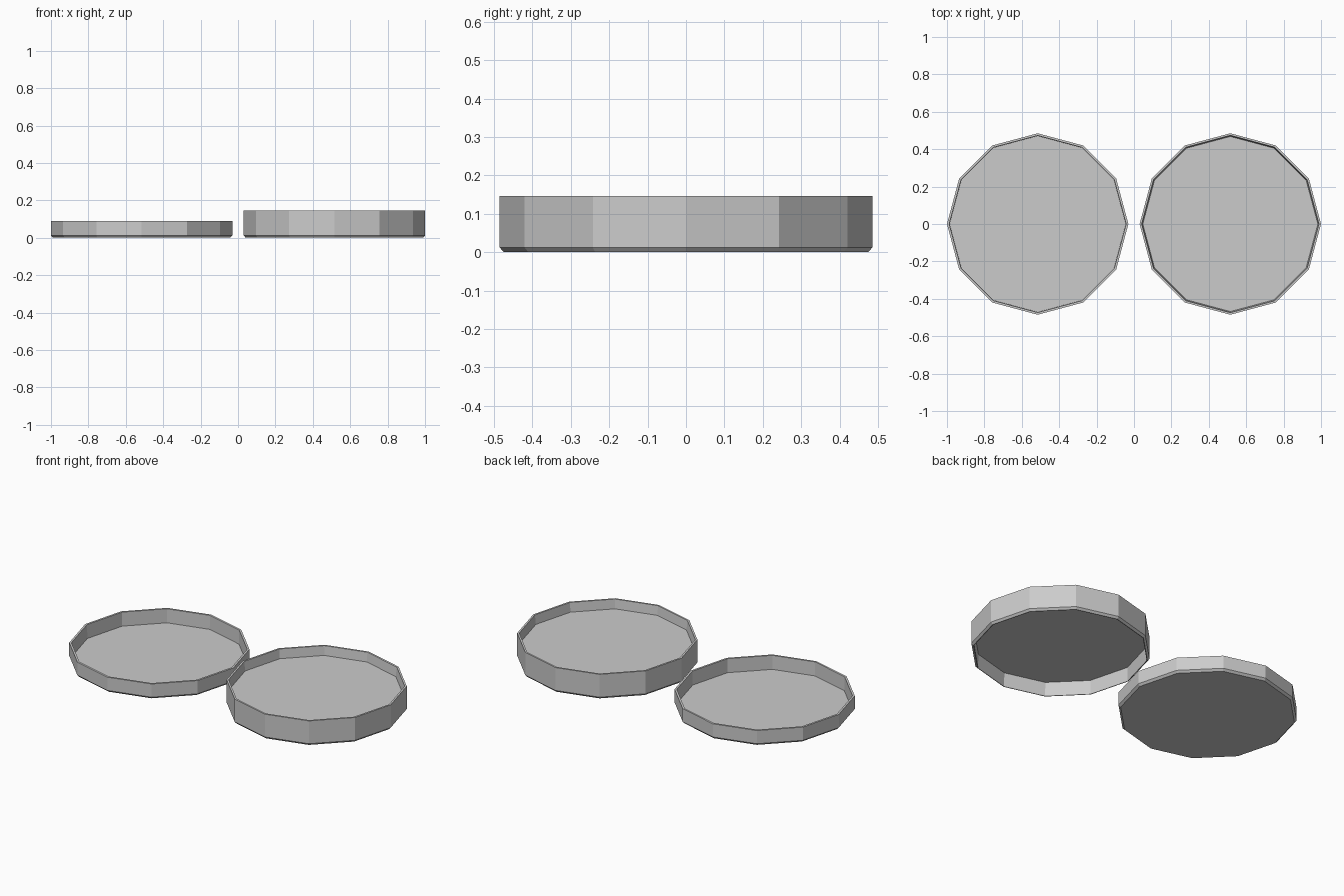
import bpy, bmesh, math

if "Cube" in bpy.data.objects:
    bpy.data.objects.remove(bpy.data.objects["Cube"])

SIDES = 12


def lathe(name, profile, x):
    """Spin a (radius, z) profile round a 12-sided axis; both ends get capped with a flat disc."""
    bm = bmesh.new()
    rings = []
    for r, z in profile:
        rings.append([bm.verts.new((r * math.cos(2 * math.pi * i / SIDES),
                                    r * math.sin(2 * math.pi * i / SIDES), z))
                      for i in range(SIDES)])
    for a, b in zip(rings, rings[1:]):
        for i in range(SIDES):
            j = (i + 1) % SIDES
            bm.faces.new((a[i], a[j], b[j], b[i]))
    bm.faces.new(list(reversed(rings[0])))
    bm.faces.new(rings[-1])
    bmesh.ops.recalc_face_normals(bm, faces=bm.faces)
    mesh = bpy.data.meshes.new(name)
    bm.to_mesh(mesh)
    bm.free()
    obj = bpy.data.objects.new(name, mesh)
    obj.location.x = x
    bpy.context.collection.objects.link(obj)
    return obj


# Shallow dish: flat chamfered base, thin wall, floor just above the base
lathe("shallow_dish", [
    (0.473, 0.0), (0.485, 0.012), (0.485, 0.09),
    (0.473, 0.09), (0.471, 0.008)], -0.515)

# Deep dish: raised floor with a hollow underside and a chamfered foot rim
lathe("deep_dish", [
    (0.468, 0.084), (0.470, 0.0), (0.474, 0.0), (0.485, 0.012), (0.485, 0.147),
    (0.474, 0.147), (0.468, 0.092)], 0.515)
